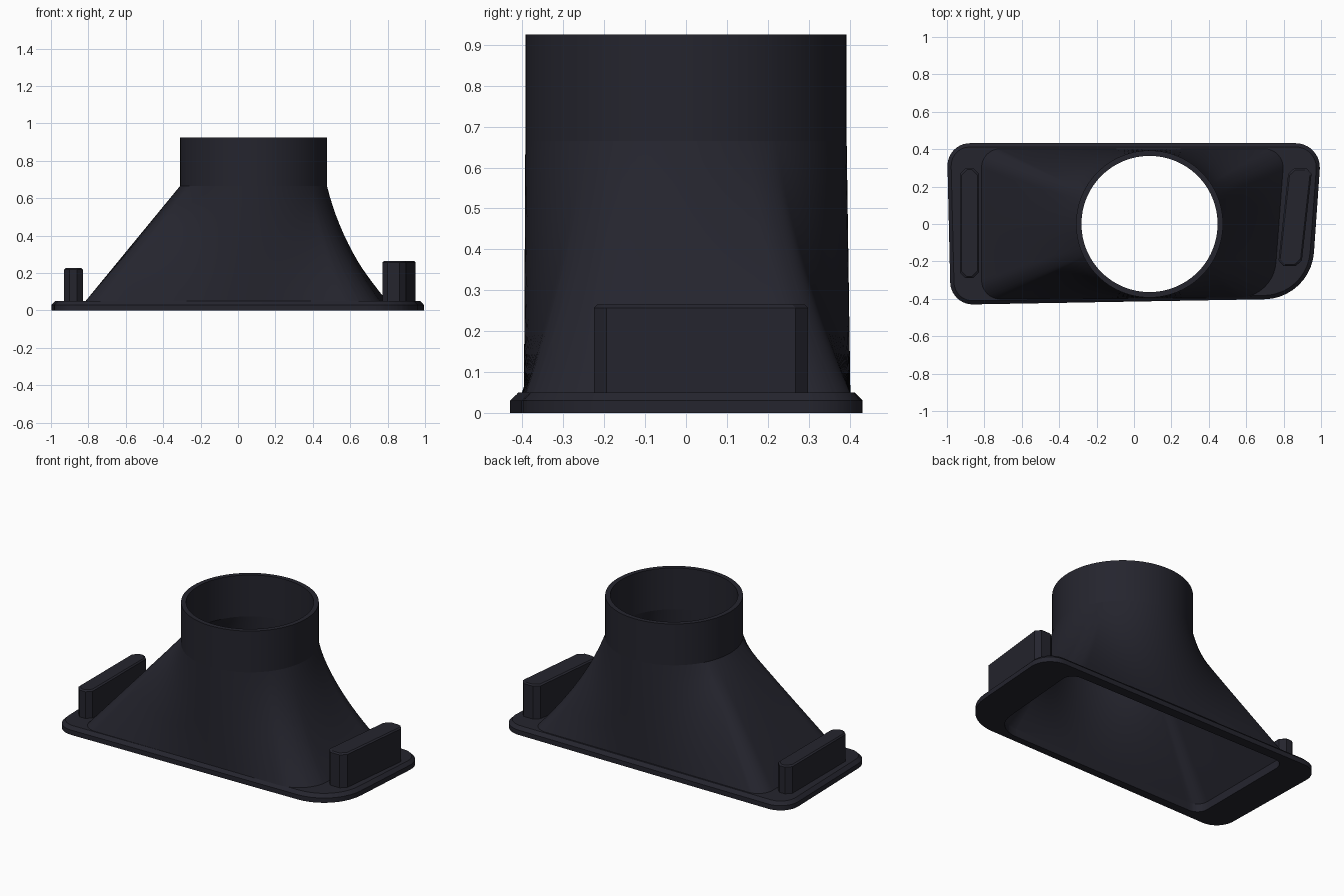
import bpy
import bmesh
import math
from mathutils import Vector

cube = bpy.data.objects.get("Cube")
if cube:
    bpy.data.objects.remove(cube)

mat = bpy.data.materials.new("dark charcoal plastic")
mat.use_nodes = True
COLOUR = (0.018, 0.018, 0.027, 1)
mat.diffuse_color = COLOUR
mat.node_tree.nodes["Principled BSDF"].inputs["Base Color"].default_value = COLOUR

CENTRE = Vector((0.083, 0))
R_OUT, R_IN = 0.393, 0.364
BASE, NECK, TOP = 0.05, 0.665, 0.925


def finish(name, bm):
    bmesh.ops.recalc_face_normals(bm, faces=bm.faces)
    mesh = bpy.data.meshes.new(name)
    bm.to_mesh(mesh)
    bm.free()
    mesh.materials.append(mat)
    obj = bpy.data.objects.new(name, mesh)
    bpy.context.collection.objects.link(obj)
    bpy.ops.object.select_all(action='DESELECT')
    obj.select_set(True)
    bpy.context.view_layer.objects.active = obj
    bpy.ops.object.shade_smooth_by_angle(angle=math.radians(30))
    return obj


def rounded_quad(corners, inset=0, steps=10):
    """Outline of a quad given as (x, y, corner radius), shrunk by inset."""
    pts = [Vector((x - math.copysign(inset, x), y - math.copysign(inset, y)))
           for x, y, r in corners]
    out = []
    for i, p in enumerate(pts):
        r = max(corners[i][2] - inset, 0.02)
        a = (pts[i - 1] - p).normalized()
        b = (pts[(i + 1) % len(pts)] - p).normalized()
        half = a.angle(b) / 2
        mid = p + (a + b).normalized() * (r / math.sin(half))
        start = p + a * (r / math.tan(half)) - mid
        end = p + b * (r / math.tan(half)) - mid
        a0 = math.atan2(start.y, start.x)
        sweep = (math.atan2(end.y, end.x) - a0) % math.tau
        for k in range(steps + 1):
            t = a0 + sweep * k / steps
            out.append(mid + r * Vector((math.cos(t), math.sin(t))))
    return out


def cast(outline):
    """Points where rays from the pipe axis meet the outline."""
    found = []
    for t in angles:
        d = Vector((math.cos(t), math.sin(t)))
        best = 0
        for i, q in enumerate(outline):
            p = outline[i - 1] - CENTRE
            e = q - CENTRE - p
            den = d.cross(e)
            if abs(den) > 1e-9:
                u = p.cross(d) / den
                if -1e-4 <= u <= 1 + 1e-4:
                    best = max(best, p.cross(e) / den)
        found.append(CENTRE + d * best)
    return found


def circle(r):
    return [CENTRE + r * Vector((math.cos(t), math.sin(t))) for t in angles]


def strip(name, rings):
    """Skin a list of (outline, height) rings."""
    bm = bmesh.new()
    rows = [[bm.verts.new((p.x, p.y, z)) for p in ring] for ring, z in rings]
    n = len(angles)
    for a, b in zip(rows, rows[1:]):
        for i in range(n):
            j = (i + 1) % n
            bm.faces.new((a[i], a[j], b[j], b[i]))
    return finish(name, bm)


def loft(low, high, steps=12):
    """Rings from the base outline to the round neck, hollowed on the +x side."""
    rings = []
    for k in range(steps + 1):
        t = k / steps
        ring = []
        for p, q, a in zip(low, high, angles):
            w = t + 0.5 * t * (1 - t) * max(0, math.cos(a))
            ring.append(p.lerp(q, w))
        rings.append((ring, BASE + (NECK - BASE) * t))
    return rings


# Outlines, counter-clockwise from front left
flange = [(-0.98, -0.432, 0.12), (0.945, -0.398, 0.27),
          (1.003, 0.432, 0.13), (-1.0, 0.432, 0.12)]
mouth = [(-0.815, -0.402, 0.1), (0.745, -0.392, 0.2),
         (0.805, 0.402, 0.1), (-0.815, 0.402, 0.1)]
edge, edge_top = rounded_quad(flange), rounded_quad(flange, 0.02)
foot, opening = rounded_quad(mouth), rounded_quad(mouth, 0.03)

# Shared ray directions, including every rounded corner point
angles = {round(math.tau * k / 96, 3) for k in range(96)}
for outline in (edge, foot):
    for p in outline:
        v = p - CENTRE
        angles.add(round(math.atan2(v.y, v.x) % math.tau, 3))
angles = sorted(angles)
edge, edge_top, foot, opening = map(cast, (edge, edge_top, foot, opening))

# Mounting flange with a chamfered upper edge
strip("flange", [(opening, BASE), (opening, 0), (edge, 0), (edge, 0.03),
                 (edge_top, BASE), (foot, BASE)])

# Funnel walls and round collar
strip("funnel_outer_wall", loft(foot, circle(R_OUT)))
strip("funnel_inner_wall", loft(opening, circle(R_IN)))
strip("collar", [(circle(R_OUT), NECK), (circle(R_OUT), TOP),
                 (circle(R_IN), TOP), (circle(R_IN), NECK)])


# Upright tabs with cut corners and a fine top chamfer
def tab(name, front_x, back_x, width, y0, y1, height, cut=0.03, lip=0.008):
    bm = bmesh.new()

    def ring(z, inset):
        h, c = width / 2 - inset, cut
        lo, hi = y0 + inset, y1 - inset
        plan = [(-h + c, lo), (h - c, lo), (h, lo + c), (h, hi - c),
                (h - c, hi), (-h + c, hi), (-h, hi - c), (-h, lo + c)]
        verts = []
        for x, y in plan:
            f = (y - y0) / (y1 - y0)
            verts.append(bm.verts.new((x + front_x + (back_x - front_x) * f, y, z)))
        return verts

    rows = [ring(BASE - 0.01, 0), ring(height - lip, 0), ring(height, lip)]
    for a, b in zip(rows, rows[1:]):
        for i in range(8):
            j = (i + 1) % 8
            bm.faces.new((a[i], a[j], b[j], b[i]))
    bm.faces.new(rows[-1])
    bm.faces.new(rows[0][::-1])
    return finish(name, bm)


tab("right_tab", -0.88, -0.88, 0.1, -0.29, 0.3, 0.226)
tab("left_tab", 0.832, 0.89, 0.125, -0.225, 0.298, 0.265)
